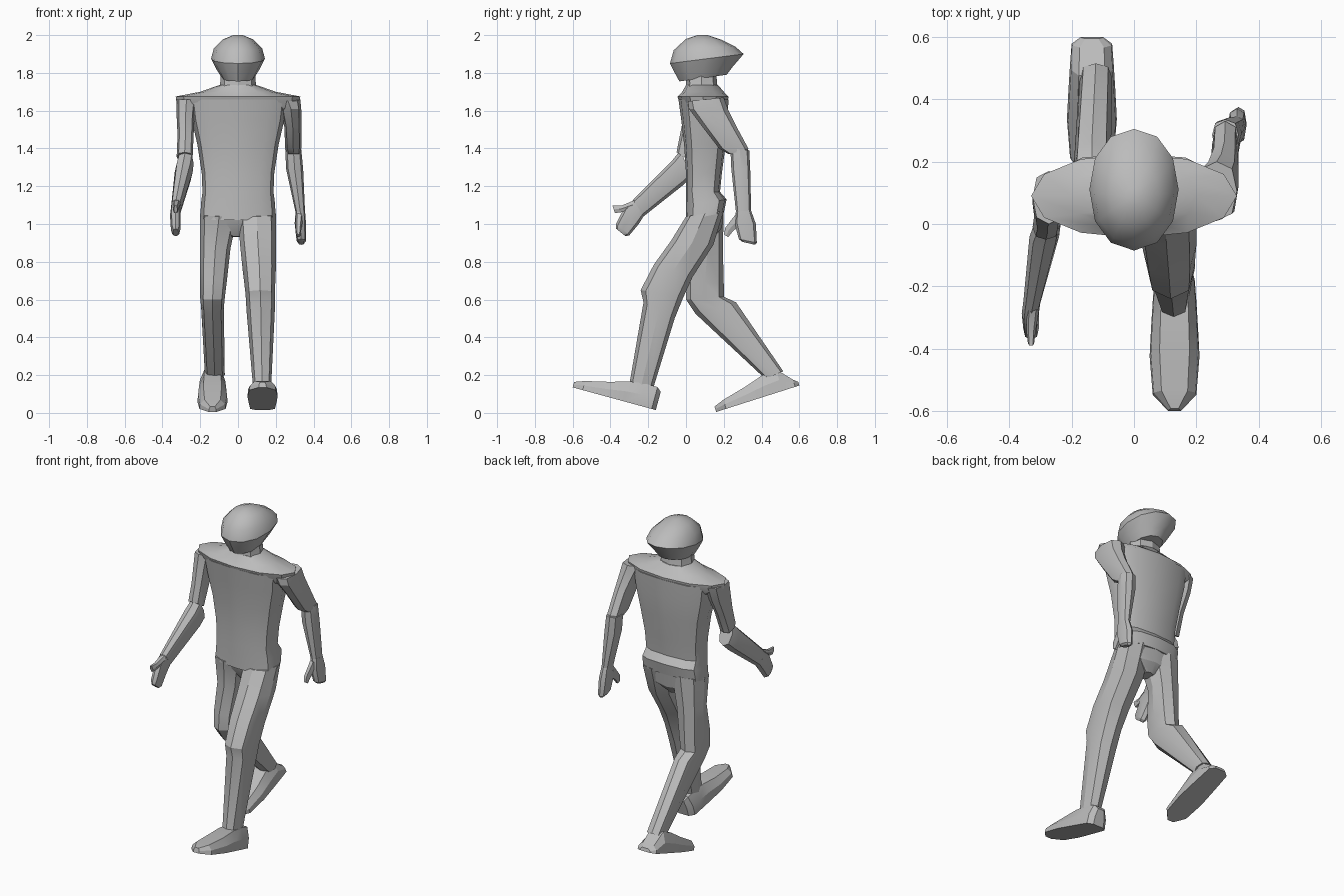
import bpy, bmesh, math
from mathutils import Vector

cube = bpy.data.objects.get("Cube")
if cube:
    bpy.data.objects.remove(cube, do_unlink=True)

grey = bpy.data.materials.new("plain grey")
grey.use_nodes = True
tone = (0.5, 0.5, 0.5, 1)
grey.diffuse_color = tone
grey.node_tree.nodes["Principled BSDF"].inputs["Base Color"].default_value = tone


def skin(name, rings, angle):
    """Join a list of equal point rings into a capped solid."""
    bm = bmesh.new()
    loops = [[bm.verts.new(p) for p in ring] for ring in rings]
    count = len(loops[0])
    for low, high in zip(loops, loops[1:]):
        for i in range(count):
            j = (i + 1) % count
            bm.faces.new((low[i], low[j], high[j], high[i]))
    bm.faces.new(loops[0])
    bm.faces.new(loops[-1])
    bmesh.ops.recalc_face_normals(bm, faces=bm.faces)
    mesh = bpy.data.meshes.new(name)
    bm.to_mesh(mesh)
    bm.free()
    obj = bpy.data.objects.new(name, mesh)
    bpy.context.collection.objects.link(obj)
    mesh.materials.append(grey)
    bpy.ops.object.select_all(action="DESELECT")
    obj.select_set(True)
    bpy.context.view_layer.objects.active = obj
    bpy.ops.object.shade_smooth_by_angle(angle=math.radians(angle))
    return obj


def bend(value, power):
    return math.copysign(abs(value) ** power, value)


def loft(name, sections, sides=8, power=0.8, angle=28):
    """Each section: x low, x high, front point (y, z), back point (y, z)."""
    rings = []
    for x0, x1, front, back in sections:
        f, b = Vector((0, *front)), Vector((0, *back))
        centre = (f + b) / 2 + Vector(((x0 + x1) / 2, 0, 0))
        side, depth = Vector(((x1 - x0) / 2, 0, 0)), (b - f) / 2
        turns = [math.tau * i / sides for i in range(sides)]
        rings.append([centre + side * bend(math.cos(a), power)
                      + depth * bend(math.sin(a), power) for a in turns])
    return skin(name, rings, angle)


def centred(half, front, back):
    return (-half, half, front, back)


def foot(name, x, toe, heel, heel_height):
    """Wedge foot with a pointed hexagonal sole, from toe to heel."""
    toe, heel = Vector((x, *toe)), Vector((x, *heel))
    along = heel - toe
    up = Vector((1, 0, 0)).cross(along).normalized()
    plan = [(0, .02, .03), (.12, .07, .05), (.4, .08, .08), (.62, .075, .11),
            (.8, .07, .12), (.95, .065, heel_height + .02), (1, .035, heel_height)]
    rings = []
    for t, half, height in plan:
        base, wide = toe + along * t, Vector((half, 0, 0))
        top = base + up * height
        rings.append([base - wide, base + wide, base + wide * .95 + up * height * .5,
                      top + wide * .6, top - wide * .6,
                      base - wide * .95 + up * height * .5])
    return skin(name, rings, 20)


# Head and neck
loft("head", [
    centred(.085, (-.035, 1.755), (.215, 1.79)),
    centred(.115, (-.065, 1.81), (.245, 1.83)),
    centred(.143, (-.085, 1.85), (.305, 1.9)),
    centred(.128, (-.065, 1.92), (.26, 1.94)),
    centred(.08, (0, 1.98), (.19, 1.975)),
    centred(.025, (.06, 2), (.115, 2)),
], sides=12, power=.95, angle=35)
loft("neck", [
    centred(.105, (-.005, 1.7), (.175, 1.7)),
    centred(.095, (0, 1.74), (.165, 1.74)),
    centred(.09, (0, 1.8), (.16, 1.8)),
])

# Torso, shoulder yoke and pelvis
loft("torso", [
    centred(.2, (0, 1.02), (.2, 1.06)),
    centred(.195, (0, 1.1), (.215, 1.13)),
    centred(.188, (0, 1.17), (.18, 1.17)),
    centred(.192, (0, 1.27), (.19, 1.27)),
    centred(.215, (-.01, 1.42), (.21, 1.42)),
    centred(.245, (-.025, 1.55), (.22, 1.55)),
    centred(.26, (-.04, 1.66), (.225, 1.66)),
], sides=12, power=.65, angle=35)
loft("shoulder_yoke", [
    centred(.25, (-.02, 1.59), (.2, 1.59)),
    centred(.325, (-.035, 1.645), (.22, 1.64)),
    centred(.33, (-.045, 1.675), (.225, 1.675)),
    centred(.2, (-.02, 1.7), (.2, 1.7)),
    centred(.1, (0, 1.735), (.17, 1.735)),
], sides=12, power=.95)
loft("pelvis", [
    centred(.195, (0, 1.05), (.2, 1.07)),
    centred(.13, (.01, 1), (.19, .98)),
    centred(.035, (.05, .935), (.15, .93)),
])

# Striding left leg
loft("left_leg", [
    (0, .2, (0, 1.04), (.2, 1.07)),
    (.01, .2, (-.08, .91), (.145, .89)),
    (.025, .2, (-.17, .785), (.035, .72)),
    (.04, .195, (-.24, .65), (-.015, .61)),
    (.045, .195, (-.225, .585), (-.06, .5)),
    (.08, .175, (-.3, .15), (-.18, .11)),
])
foot("left_foot", .13, (-.6, .135), (-.16, .015), .1)

# Trailing right leg
loft("right_leg", [
    (-.2, 0, (0, 1.04), (.2, 1.07)),
    (-.2, -.04, (.035, .87), (.195, .87)),
    (-.2, -.06, (0, .7), (.2, .68)),
    (-.2, -.07, (0, .6), (.2, .615)),
    (-.195, -.075, (.05, .525), (.265, .585)),
    (-.175, -.07, (.42, .18), (.515, .22)),
])
foot("right_foot", -.135, (.16, .005), (.6, .145), .02)

# Left arm, swung back
loft("left_upper_arm", [
    (.2, .33, (.01, 1.65), (.2, 1.67)),
    (.225, .335, (.015, 1.61), (.225, 1.6)),
    (.245, .335, (.09, 1.51), (.265, 1.52)),
    (.25, .335, (.175, 1.4), (.33, 1.4)),
    (.26, .33, (.225, 1.37), (.325, 1.37)),
])
loft("left_forearm", [
    (.25, .335, (.235, 1.4), (.335, 1.39)),
    (.255, .345, (.24, 1.29), (.34, 1.29)),
    (.305, .355, (.265, 1.06), (.345, 1.06)),
])
loft("left_hand", [
    (.305, .355, (.265, 1.07), (.345, 1.07)),
    (.3, .36, (.255, 1.01), (.37, 1)),
    (.31, .36, (.28, .92), (.375, .9)),
    (.32, .35, (.3, .905), (.365, .89)),
])
loft("left_thumb", [
    (.305, .345, (.265, 1.06), (.3, 1)),
    (.305, .335, (.205, .98), (.25, .96)),
    (.31, .33, (.2, .945), (.225, .93)),
], sides=6)

# Right arm, swung forward
loft("right_upper_arm", [
    (-.325, -.22, (0, 1.66), (.17, 1.66)),
    (-.325, -.23, (-.01, 1.58), (.14, 1.57)),
    (-.32, -.235, (-.03, 1.48), (.08, 1.46)),
    (-.325, -.24, (-.05, 1.38), (.03, 1.33)),
])
loft("right_forearm", [
    (-.32, -.235, (-.03, 1.39), (.03, 1.25)),
    (-.335, -.24, (-.07, 1.34), (-.01, 1.21)),
    (-.355, -.3, (-.28, 1.13), (-.225, 1.04)),
])
loft("right_hand", [
    (-.355, -.3, (-.275, 1.13), (-.225, 1.04)),
    (-.36, -.305, (-.325, 1.09), (-.25, 1)),
    (-.355, -.305, (-.37, 1), (-.3, .94)),
    (-.345, -.315, (-.37, .975), (-.32, .935)),
])
loft("right_thumb", [
    (-.345, -.305, (-.27, 1.13), (-.29, 1.075)),
    (-.345, -.315, (-.34, 1.1), (-.345, 1.06)),
    (-.34, -.32, (-.39, 1.1), (-.375, 1.055)),
], sides=6)
